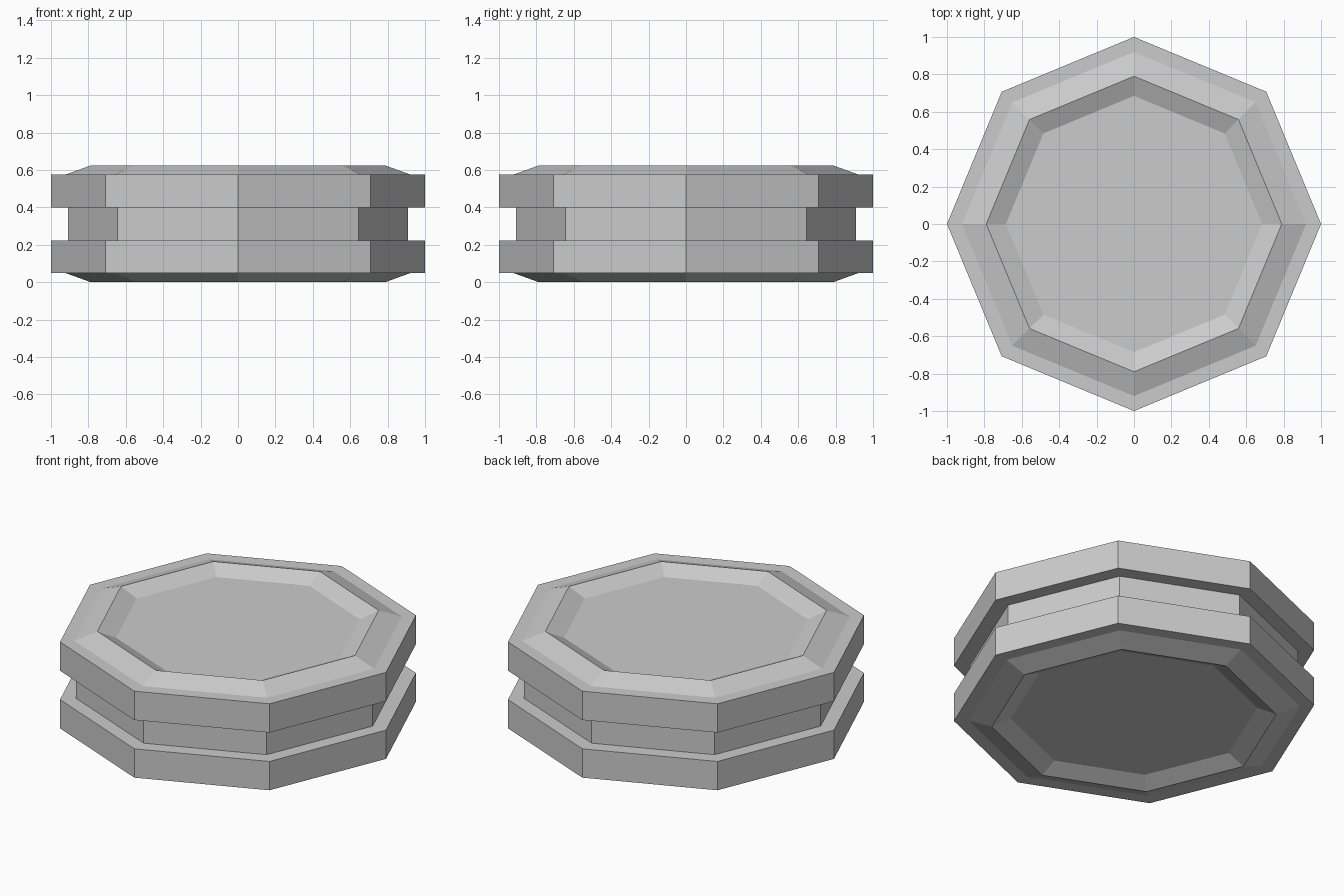
import bpy
import bmesh
from math import cos, sin, tau

SIDES = 8
MID = 0.312

cube = bpy.data.objects.get("Cube")
if cube:
    bpy.data.objects.remove(cube, do_unlink=True)

grey = bpy.data.materials.new("light_grey")
grey.use_nodes = True
colour = (0.6, 0.6, 0.6, 1)
grey.diffuse_color = colour
grey.node_tree.nodes["Principled BSDF"].inputs["Base Color"].default_value = colour


def lathe(name, profile):
    """Turn a (radius, height) profile into a capped eight-sided solid."""
    bm = bmesh.new()
    rings = []
    for r, z in profile:
        angles = [tau * i / SIDES for i in range(SIDES)]
        rings.append([bm.verts.new((r * cos(a), r * sin(a), z)) for a in angles])
    for low, high in zip(rings, rings[1:]):
        for i in range(SIDES):
            j = (i + 1) % SIDES
            bm.faces.new((low[i], low[j], high[j], high[i]))
    bm.faces.new(rings[0][::-1])
    bm.faces.new(rings[-1])
    bmesh.ops.recalc_face_normals(bm, faces=bm.faces)
    mesh = bpy.data.meshes.new(name)
    bm.to_mesh(mesh)
    bm.free()
    mesh.materials.append(grey)
    obj = bpy.data.objects.new(name, mesh)
    bpy.context.collection.objects.link(obj)


# Upper half: dished floor, raised lip, flat ledge, outer band, groove wall
upper = [(0.91, MID + 0.088), (1.0, MID + 0.088), (1.0, MID + 0.264),
         (0.92, MID + 0.264), (0.79, MID + 0.311), (0.685, MID + 0.264)]
# Lower half mirrors it; the step between the halves is the groove
lower = [(r, 2 * MID - z) for r, z in reversed(upper)]
lathe("grooved_octagonal_disc", lower + upper)
